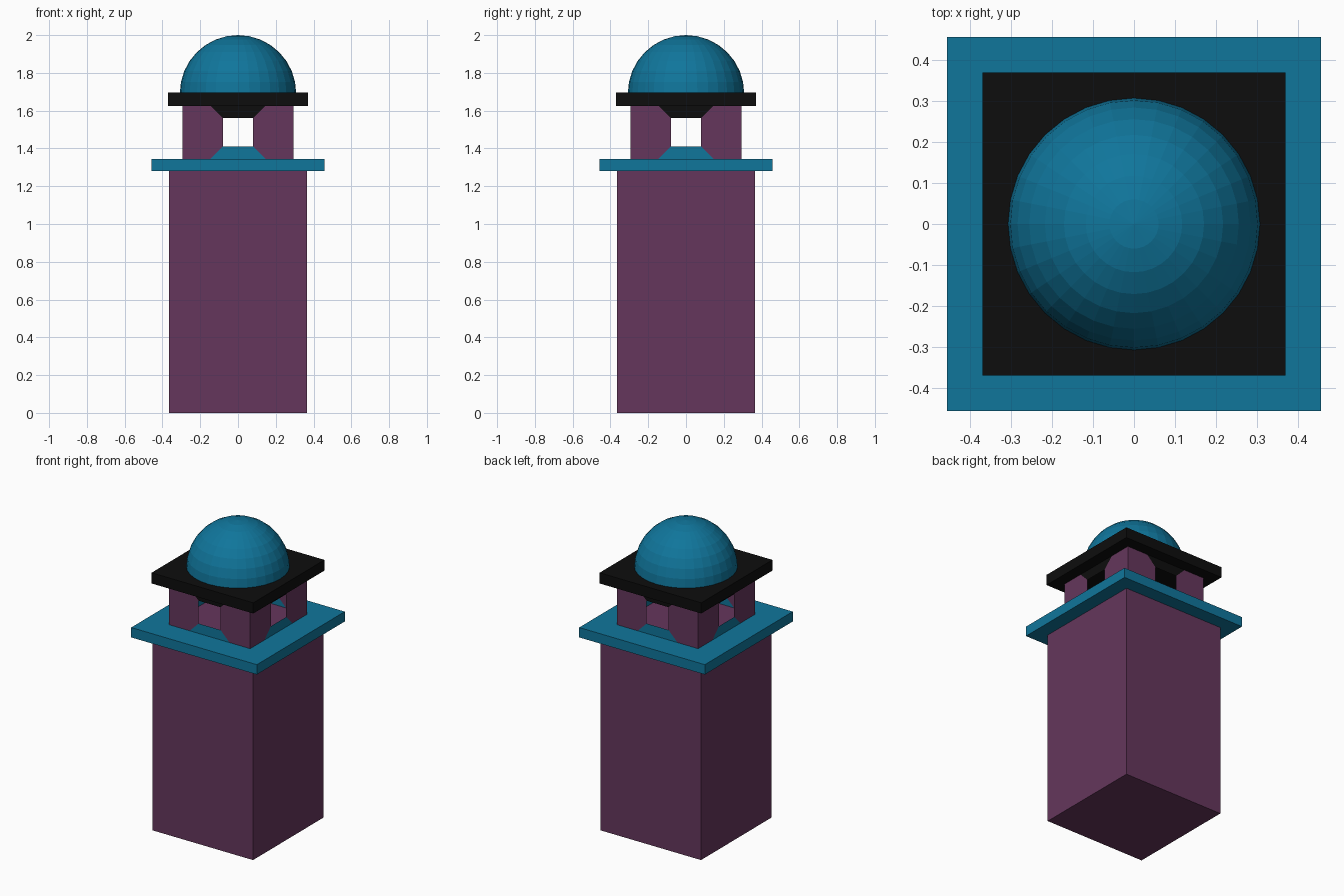
import bpy, bmesh
from math import pi
from mathutils import Matrix, Vector

if "Cube" in bpy.data.objects:
    bpy.data.objects.remove(bpy.data.objects["Cube"])


def material(name, rgb):
    m = bpy.data.materials.new(name)
    m.diffuse_color = (*rgb, 1)
    m.use_nodes = True
    m.node_tree.nodes["Principled BSDF"].inputs["Base Color"].default_value = m.diffuse_color
    return m


PURPLE = material("purple", (0.13, 0.037, 0.107))
TEAL = material("teal", (0.005, 0.18, 0.33))
BLACK = material("black", (0.004, 0.004, 0.004))


def finish(name, bm, mat):
    me = bpy.data.meshes.new(name)
    bm.to_mesh(me)
    bm.free()
    me.materials.append(mat)
    ob = bpy.data.objects.new(name, me)
    bpy.context.collection.objects.link(ob)
    return ob


def block(name, half, z0, z1, mat):
    bm = bmesh.new()
    bmesh.ops.create_cube(bm, size=1)
    bmesh.ops.scale(bm, vec=(2 * half, 2 * half, z1 - z0), verts=bm.verts)
    bmesh.ops.translate(bm, vec=(0, 0, (z0 + z1) / 2), verts=bm.verts)
    return finish(name, bm, mat)


def four_walls(name, outlines, y, mat):
    """Repeat flat (x, z) outlines on all four sides of the belfry."""
    bm = bmesh.new()
    for i in range(4):
        rot = Matrix.Rotation(i * pi / 2, 4, 'Z')
        for pts in outlines:
            bm.faces.new([bm.verts.new(rot @ Vector((x, y, z))) for x, z in pts])
    bmesh.ops.remove_doubles(bm, verts=bm.verts, dist=1e-4)
    return finish(name, bm, mat)


# Shaft, ledge and cap slabs
Z0, Z1 = 1.345, 1.625
block("tower_shaft", 0.365, 0, 1.28, PURPLE)
block("ledge", 0.457, 1.28, Z0, TEAL)
block("cap_slab", 0.37, Z1, 1.695, BLACK)

# Hollow belfry: corner posts, sills and lintels around square openings
H, A, B = 0.295, 0.145, 0.08
S0, S1 = 1.41, 1.56
right = [(A, Z0), (H, Z0), (H, Z1), (A, Z1), (B, S1), (B, S0)]
left = [(-x, z) for x, z in reversed(right)]
four_walls("corner_posts", [left, right], -H, PURPLE)
four_walls("opening_sills", [[(-A, Z0), (A, Z0), (B, S0), (-B, S0)]], -H, TEAL)
four_walls("opening_lintels", [[(-B, S1), (B, S1), (A, Z1), (-A, Z1)]], -H, BLACK)

# Belfry floor
bm = bmesh.new()
bmesh.ops.create_grid(bm, x_segments=1, y_segments=1, size=H)
bmesh.ops.translate(bm, vec=(0, 0, Z0 + 0.002), verts=bm.verts)
finish("belfry_floor", bm, PURPLE)

# Faceted half-sphere dome
bm = bmesh.new()
bmesh.ops.create_uvsphere(bm, u_segments=32, v_segments=16, radius=0.308)
bmesh.ops.delete(bm, geom=[v for v in bm.verts if v.co.z < -1e-4], context='VERTS')
bmesh.ops.translate(bm, vec=(0, 0, 1.692), verts=bm.verts)
finish("dome", bm, TEAL)
